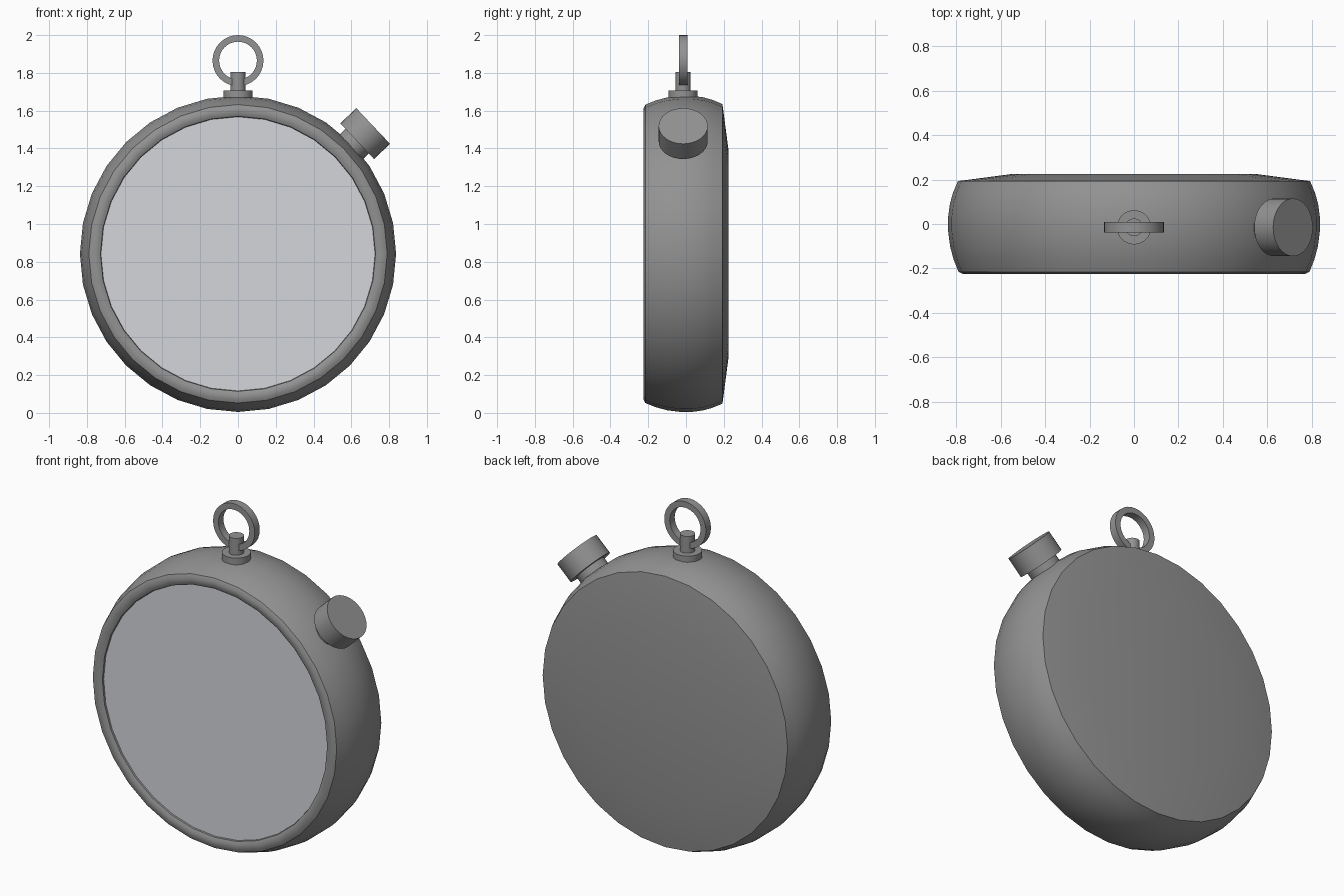
import bpy, bmesh, math
from mathutils import Matrix, Vector

if "Cube" in bpy.data.objects:
    bpy.data.objects.remove(bpy.data.objects["Cube"])

CZ = 0.842      # height of the case centre
FY = -0.015     # depth of crown, ring and button


def material(name, rgb):
    m = bpy.data.materials.new(name)
    m.diffuse_color = (*rgb, 1)
    m.use_nodes = True
    m.node_tree.nodes["Principled BSDF"].inputs["Base Color"].default_value = m.diffuse_color
    return m


metal = material("grey metal", (0.29, 0.29, 0.29))
pale = material("pale glass", (0.66, 0.675, 0.71))


def lathe(name, profile, origin, axis, mat, segs=32, closed=False):
    """Revolve (radius, distance along axis) points; radius 0 becomes a pole."""
    bm = bmesh.new()
    rings = []
    for r, h in profile:
        if r == 0:
            rings.append([bm.verts.new((0, 0, h))] * segs)
        else:
            rings.append([bm.verts.new((r * math.cos(a), r * math.sin(a), h))
                          for a in (2 * math.pi * i / segs for i in range(segs))])
    pairs = list(zip(rings, rings[1:]))
    if closed:
        pairs.append((rings[-1], rings[0]))
    for a, b in pairs:
        for i in range(segs):
            j = (i + 1) % segs
            quad = list(dict.fromkeys((a[i], a[j], b[j], b[i])))
            bm.faces.new(quad)
    bmesh.ops.recalc_face_normals(bm, faces=bm.faces)
    rot = Vector((0, 0, 1)).rotation_difference(Vector(axis)).to_matrix().to_4x4()
    bm.transform(Matrix.Translation(origin) @ rot)
    me = bpy.data.meshes.new(name)
    bm.to_mesh(me)
    bm.free()
    me.materials.append(mat)
    ob = bpy.data.objects.new(name, me)
    bpy.context.collection.objects.link(ob)
    bpy.ops.object.select_all(action='DESELECT')
    ob.select_set(True)
    bpy.context.view_layer.objects.active = ob
    bpy.ops.object.shade_smooth_by_angle(angle=math.radians(35))
    return ob


def cylinder(name, r, h0, h1, origin, axis):
    return lathe(name, [(0, h0), (r, h0), (r, h1), (0, h1)], origin, axis, metal)


# Case: rounded bezel, bulging rim and shallow back cover (axis points back)
case = [(0, -0.195), (0.725, -0.195), (0.728, -0.215), (0.745, -0.224),
        (0.77, -0.225), (0.79, -0.215), (0.812, -0.16), (0.828, -0.1),
        (0.837, -0.03), (0.837, 0.03), (0.829, 0.09), (0.815, 0.14),
        (0.793, 0.193), (0.55, 0.225), (0, 0.225)]
lathe("case", case, (0, 0, CZ), (0, 1, 0), metal)

# Front glass
lathe("glass", [(0, -0.197), (0.7255, -0.197), (0.7255, -0.206), (0, -0.206)],
      (0, 0, CZ), (0, 1, 0), pale)

# Crown at the top: flange and post
cylinder("crown_flange", 0.077, 1.64, 1.708, (0, FY, 0), (0, 0, 1))
cylinder("crown_post", 0.04, 1.70, 1.806, (0, FY, 0), (0, 0, 1))

# Flat carrying ring
lathe("ring", [(0.1, -0.023), (0.135, -0.023), (0.135, 0.023), (0.1, 0.023)],
      (0, FY, 1.865), (0, 1, 0), metal, closed=True)

# Slanted push button
ang = math.radians(43.4)
axis = (math.cos(ang), 0, math.sin(ang))
cylinder("button_stem", 0.09, 0.76, 0.88, (0, FY, CZ), axis)
cylinder("button_cap", 0.13, 0.868, 0.985, (0, FY, CZ), axis)
